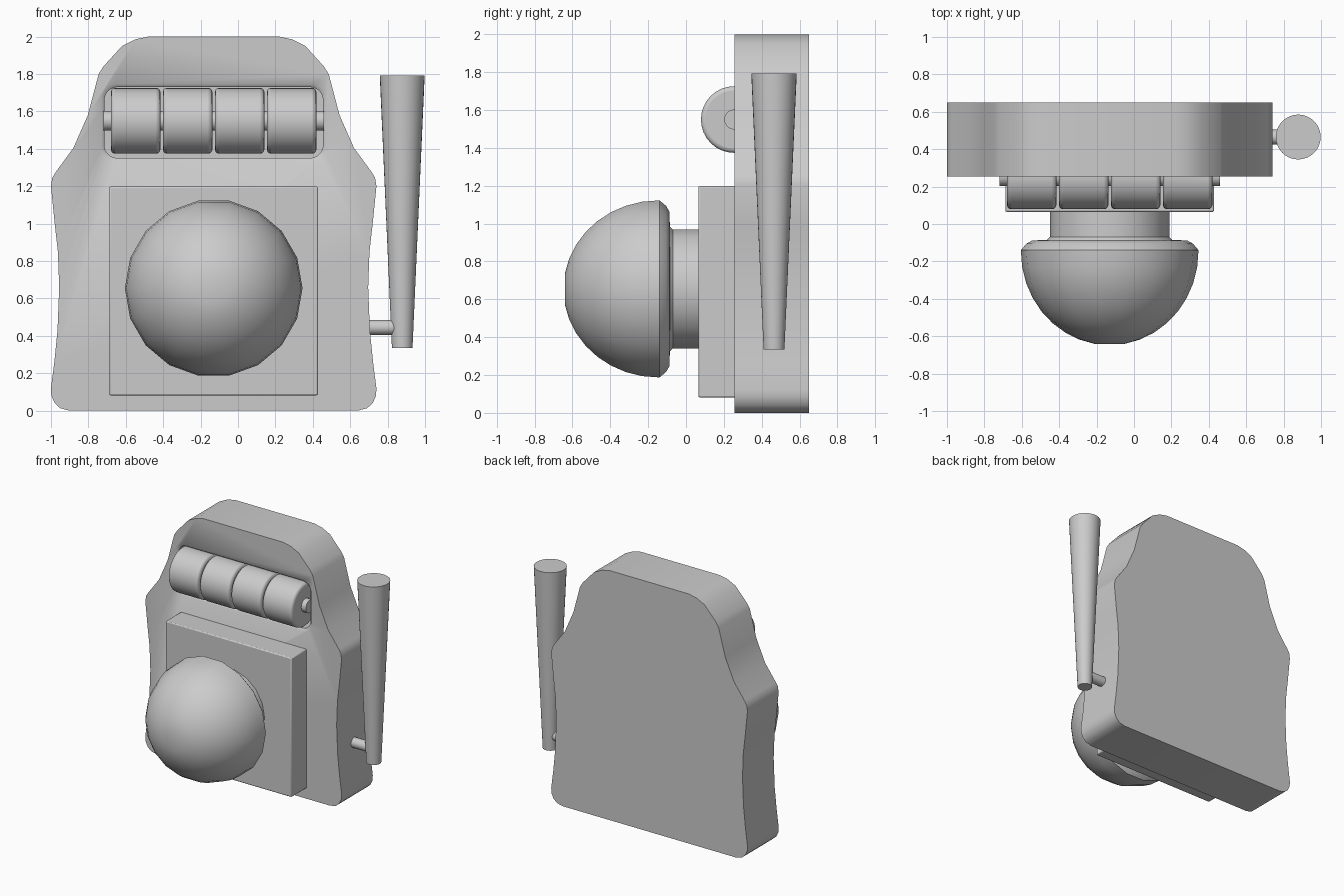
import bpy, bmesh, math
from mathutils import Matrix, Vector

if "Cube" in bpy.data.objects:
    bpy.data.objects.remove(bpy.data.objects["Cube"])

CX = -0.13  # centre line of the cabinet


def finish(name, bm, angle=35, bevel=0, segments=2):
    bmesh.ops.recalc_face_normals(bm, faces=bm.faces)
    me = bpy.data.meshes.new(name)
    bm.to_mesh(me)
    bm.free()
    ob = bpy.data.objects.new(name, me)
    bpy.context.collection.objects.link(ob)
    if bevel:
        m = ob.modifiers.new("bevel", 'BEVEL')
        m.width, m.segments = bevel, segments
        m.limit_method, m.angle_limit = 'ANGLE', math.radians(40)
    bpy.ops.object.select_all(action='DESELECT')
    ob.select_set(True)
    bpy.context.view_layer.objects.active = ob
    bpy.ops.object.shade_smooth_by_angle(angle=math.radians(angle))
    return ob


def loft(name, rings, **kw):
    """Skin a list of equal-length point rings and cap both ends."""
    bm = bmesh.new()
    vs = [[bm.verts.new(p) for p in ring] for ring in rings]
    n = len(vs[0])
    for a, b in zip(vs, vs[1:]):
        for i in range(n):
            j = (i + 1) % n
            bm.faces.new((a[i], a[j], b[j], b[i]))
    bm.faces.new(vs[0])
    bm.faces.new(vs[-1])
    return finish(name, bm, **kw)


def cylinder(name, start, end, r1, r2=None, n=32, **kw):
    start, end = Vector(start), Vector(end)
    d = end - start
    rot = d.to_track_quat('Z', 'Y').to_matrix().to_4x4()
    bm = bmesh.new()
    bmesh.ops.create_cone(bm, cap_ends=True, segments=n, radius1=r1,
                          radius2=r1 if r2 is None else r2, depth=d.length,
                          matrix=Matrix.Translation((start + end) / 2) @ rot)
    return finish(name, bm, **kw)


# Cabinet: half outline mirrored about the centre line, then extruded
half = [(0.77, 0.0), (0.82, 0.013), (0.85, 0.04), (0.868, 0.08), (0.87, 0.12),
        (0.852, 0.26), (0.835, 0.43), (0.826, 0.66), (0.833, 0.85), (0.85, 1.0),
        (0.87, 1.2), (0.863, 1.245), (0.845, 1.275), (0.75, 1.405), (0.673, 1.58),
        (0.615, 1.8), (0.59, 1.84), (0.49, 1.95), (0.42, 1.985), (0.35, 2.0)]
outline = half + [(-x, z) for x, z in reversed(half)]
cabinet = loft("cabinet", [[(CX + x, y, z) for x, z in outline]
                           for y in (0.255, 0.65)])


# Recess for the reels, with a chamfered rim
def rounded_rect(hw, hh, r, y, cz, steps=5):
    pts = []
    for k, (sx, sz) in enumerate([(1, 1), (-1, 1), (-1, -1), (1, -1)]):
        for i in range(steps + 1):
            a = math.pi / 2 * (k + i / steps)
            pts.append((CX + sx * (hw - r) + r * math.cos(a), y,
                        cz + sz * (hh - r) + r * math.sin(a)))
    return pts


cutter = loft("recess_cutter", [rounded_rect(hw, 0.205 - (0.6 - hw), 0.07, y, 1.54)
                                for hw, y in ((0.615, 0.24), (0.6, 0.255),
                                              (0.585, 0.27), (0.585, 0.46))])
cutter.hide_render = True
cutter.hide_set(True)
cut = cabinet.modifiers.new("recess", 'BOOLEAN')
cut.object, cut.operation, cut.solver = cutter, 'DIFFERENCE', 'EXACT'
bpy.context.view_layer.objects.active = cabinet
cabinet.select_set(True)
bpy.ops.object.modifier_apply(modifier="recess")
bpy.data.objects.remove(cutter)

# Reels on their axle
cylinder("reel_axle", (CX - 0.59, 0.255, 1.55), (CX + 0.59, 0.255, 1.55), 0.053, n=20)
for i in range(4):
    x = CX + (i - 1.5) * 0.278
    cylinder(f"reel_{i + 1}", (x - 0.132, 0.255, 1.55), (x + 0.132, 0.255, 1.55),
             0.176, n=32, bevel=0.022, segments=3)

# Front panel
bm = bmesh.new()
bmesh.ops.create_cube(bm, size=1, matrix=Matrix.Translation((CX, 0.165, 0.64))
                      @ Matrix.Diagonal((1.116, 0.2, 1.116, 1)))
finish("front_panel", bm, bevel=0.008)

# Push button: lathed neck and dome, 18 sides
profile = [(0.32, 0.08), (0.32, -0.07), (0.335, -0.085), (0.415, -0.088),
           (0.445, -0.105), (0.475, -0.14)]
profile += [(0.475 * math.cos(math.radians(a)), -0.145 - 0.503 * math.sin(math.radians(a)))
            for a in range(10, 90, 10)]
loft("push_button", [[(CX + r * math.cos(k * math.tau / 18), y,
                       0.655 + r * math.sin(k * math.tau / 18)) for k in range(18)]
                     for r, y in profile], angle=40)

# Side lever and its pivot rod
cylinder("lever_handle", (0.878, 0.465, 0.335), (0.878, 0.465, 1.792), 0.055, 0.12, n=32)
cylinder("lever_pivot", (0.66, 0.465, 0.445), (0.87, 0.465, 0.445), 0.04, n=20)
